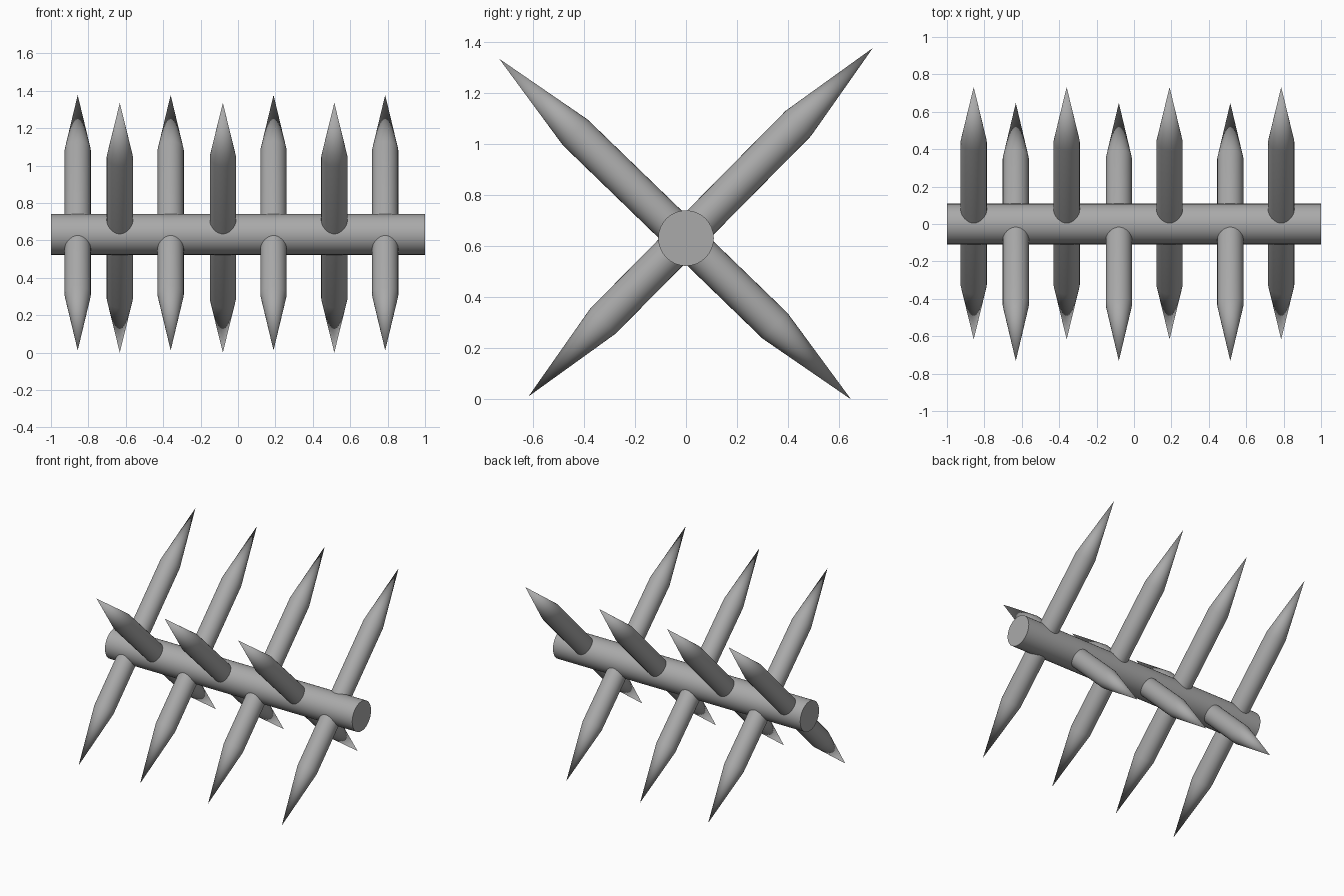
import bpy, bmesh, math
from mathutils import Vector

if "Cube" in bpy.data.objects:
    bpy.data.objects.remove(bpy.data.objects["Cube"])

SIDES = 32
grey = bpy.data.materials.new("plain_grey")
grey.diffuse_color = (0.4, 0.4, 0.4, 1)
grey.use_nodes = True
grey.node_tree.nodes["Principled BSDF"].inputs["Base Color"].default_value = grey.diffuse_color


def finish(obj):
    obj.data.materials.append(grey)
    bpy.ops.object.select_all(action='DESELECT')
    obj.select_set(True)
    bpy.context.view_layer.objects.active = obj
    bpy.ops.object.shade_smooth_by_angle(angle=math.radians(35))


def spike(name, x, start, end, radius=0.07, point=0.415):
    """Round stake sharpened at both ends, running between two (y, z) tips."""
    a, b = Vector((x, *start)), Vector((x, *end))
    axis = (b - a).normalized()
    u = Vector((1, 0, 0))
    v = axis.cross(u)
    bm = bmesh.new()
    tips = [bm.verts.new(a), bm.verts.new(b)]
    rings = []
    for centre in (a + axis * point, b - axis * point):
        rings.append([bm.verts.new(centre + radius * (u * math.cos(t) + v * math.sin(t)))
                      for t in (2 * math.pi * i / SIDES for i in range(SIDES))])
    low, high = rings
    for i in range(SIDES):
        j = (i + 1) % SIDES
        bm.faces.new((tips[0], low[j], low[i]))
        bm.faces.new((low[i], low[j], high[j], high[i]))
        bm.faces.new((high[i], high[j], tips[1]))
    bmesh.ops.recalc_face_normals(bm, faces=bm.faces)
    mesh = bpy.data.meshes.new(name)
    bm.to_mesh(mesh)
    bm.free()
    obj = bpy.data.objects.new(name, mesh)
    bpy.context.collection.objects.link(obj)
    finish(obj)


# Horizontal log
bpy.ops.mesh.primitive_cylinder_add(vertices=SIDES, radius=0.109, depth=2,
                                    location=(0, 0, 0.632), rotation=(0, math.pi / 2, 0))
log = bpy.context.object
log.name = "log"
finish(log)

# Stakes leaning backward
for n, x in enumerate((-0.857, -0.36, 0.19, 0.787)):
    spike(f"back_leaning_spike_{n + 1}", x, (-0.617, 0.012), (0.732, 1.377))

# Stakes leaning forward
for n, x in enumerate((-0.632, -0.081, 0.515)):
    spike(f"front_leaning_spike_{n + 1}", x, (0.647, 0.0), (-0.732, 1.335))
